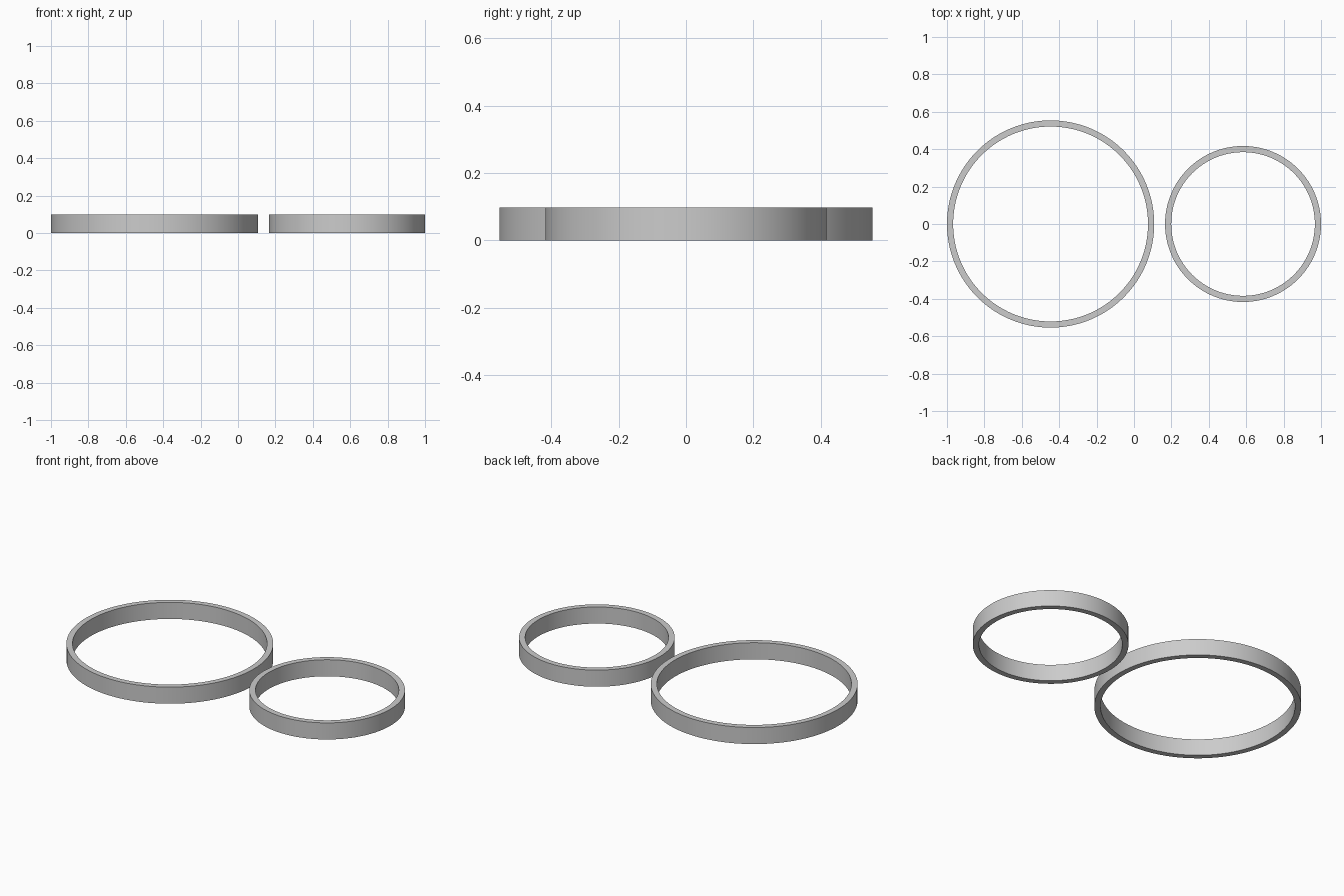
import bpy
import bmesh
import math

cube = bpy.data.objects.get("Cube")
if cube:
    bpy.data.objects.remove(cube, do_unlink=True)

HEIGHT = 0.098
WALL = 0.033
SIDES = 128

# Single grey material
grey = bpy.data.materials.new("plain_grey")
grey.use_nodes = True
grey.diffuse_color = (0.6, 0.6, 0.6, 1)
grey.node_tree.nodes["Principled BSDF"].inputs["Base Color"].default_value = (0.6, 0.6, 0.6, 1)


def make_ring(name, x, radius):
    """Flat-walled ring: a rectangular section spun about the vertical axis."""
    inner = radius - WALL
    section = [(radius, 0), (radius, HEIGHT), (inner, HEIGHT), (inner, 0)]
    bm = bmesh.new()
    verts = [bm.verts.new((r, 0, z)) for r, z in section]
    edges = [bm.edges.new((verts[i], verts[i - 1])) for i in range(len(verts))]
    bmesh.ops.spin(bm, geom=verts + edges, cent=(0, 0, 0), axis=(0, 0, 1),
                   angle=math.tau, steps=SIDES, use_merge=True)
    bmesh.ops.remove_doubles(bm, verts=bm.verts[:], dist=0.0001)
    bmesh.ops.recalc_face_normals(bm, faces=bm.faces[:])
    mesh = bpy.data.meshes.new(name)
    bm.to_mesh(mesh)
    bm.free()
    mesh.materials.append(grey)
    ring = bpy.data.objects.new(name, mesh)
    ring.location.x = x
    bpy.context.collection.objects.link(ring)
    # Smooth walls, sharp rims
    bpy.ops.object.select_all(action="DESELECT")
    ring.select_set(True)
    bpy.context.view_layer.objects.active = ring
    bpy.ops.object.shade_smooth_by_angle(angle=math.radians(30))


make_ring("large_ring", -0.446, 0.554)
make_ring("small_ring", 0.583, 0.417)
